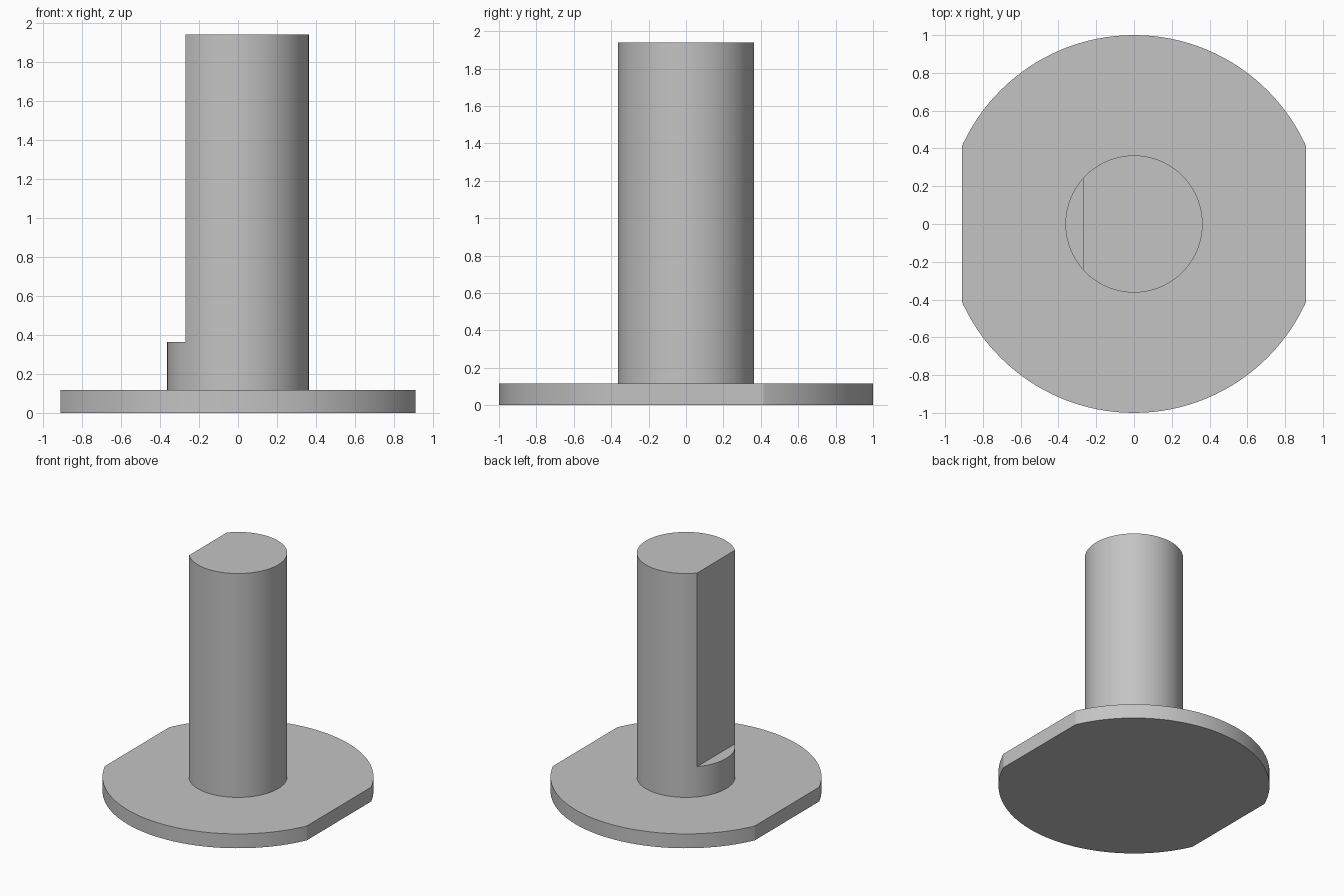
import bpy
import math

RADIUS, FLANGE_TOP = 1.0, 0.117
SHAFT_RADIUS, SHAFT_TOP = 0.363, 1.94
LEDGE_Z, SHAFT_FLAT_X, FLANGE_FLAT_X = 0.363, -0.27, 0.91

if "Cube" in bpy.data.objects:
    bpy.data.objects.remove(bpy.data.objects["Cube"], do_unlink=True)

steel = bpy.data.materials.new("plain grey")
steel.use_nodes = True
grey = (0.55, 0.55, 0.55, 1)
steel.diffuse_color = grey
steel.node_tree.nodes["Principled BSDF"].inputs["Base Color"].default_value = grey


def cylinder(name, radius, bottom, top):
    bpy.ops.mesh.primitive_cylinder_add(
        vertices=128, radius=radius, depth=top - bottom,
        location=(0, 0, (bottom + top) / 2))
    part = bpy.context.object
    part.name = name
    part.data.materials.append(steel)
    return part


def cut_flat(part, x, side, bottom):
    """Remove everything beyond x on the given side, above bottom."""
    bpy.ops.mesh.primitive_cube_add(size=4, location=(x + side * 2, 0, bottom + 2))
    cutter = bpy.context.object
    cutter.hide_render = True
    cutter.data.materials.append(steel)
    cut = part.modifiers.new("flat", "BOOLEAN")
    cut.operation = "DIFFERENCE"
    cut.solver = "EXACT"
    cut.object = cutter
    bpy.context.view_layer.objects.active = part
    bpy.ops.object.modifier_apply(modifier=cut.name)
    bpy.data.objects.remove(cutter, do_unlink=True)


# Round flange with two parallel flats
flange = cylinder("flange", RADIUS, 0, FLANGE_TOP)
for side in (-1, 1):
    cut_flat(flange, side * FLANGE_FLAT_X, side, -1)

# Shaft with one long flat that stops at a ledge above the flange
shaft = cylinder("shaft", SHAFT_RADIUS, FLANGE_TOP, SHAFT_TOP)
cut_flat(shaft, SHAFT_FLAT_X, -1, LEDGE_Z)

# Smooth round walls, crisp edges at flats and rims
for part in (flange, shaft):
    bpy.ops.object.select_all(action="DESELECT")
    part.select_set(True)
    bpy.context.view_layer.objects.active = part
    bpy.ops.object.shade_smooth_by_angle(angle=math.radians(18))
